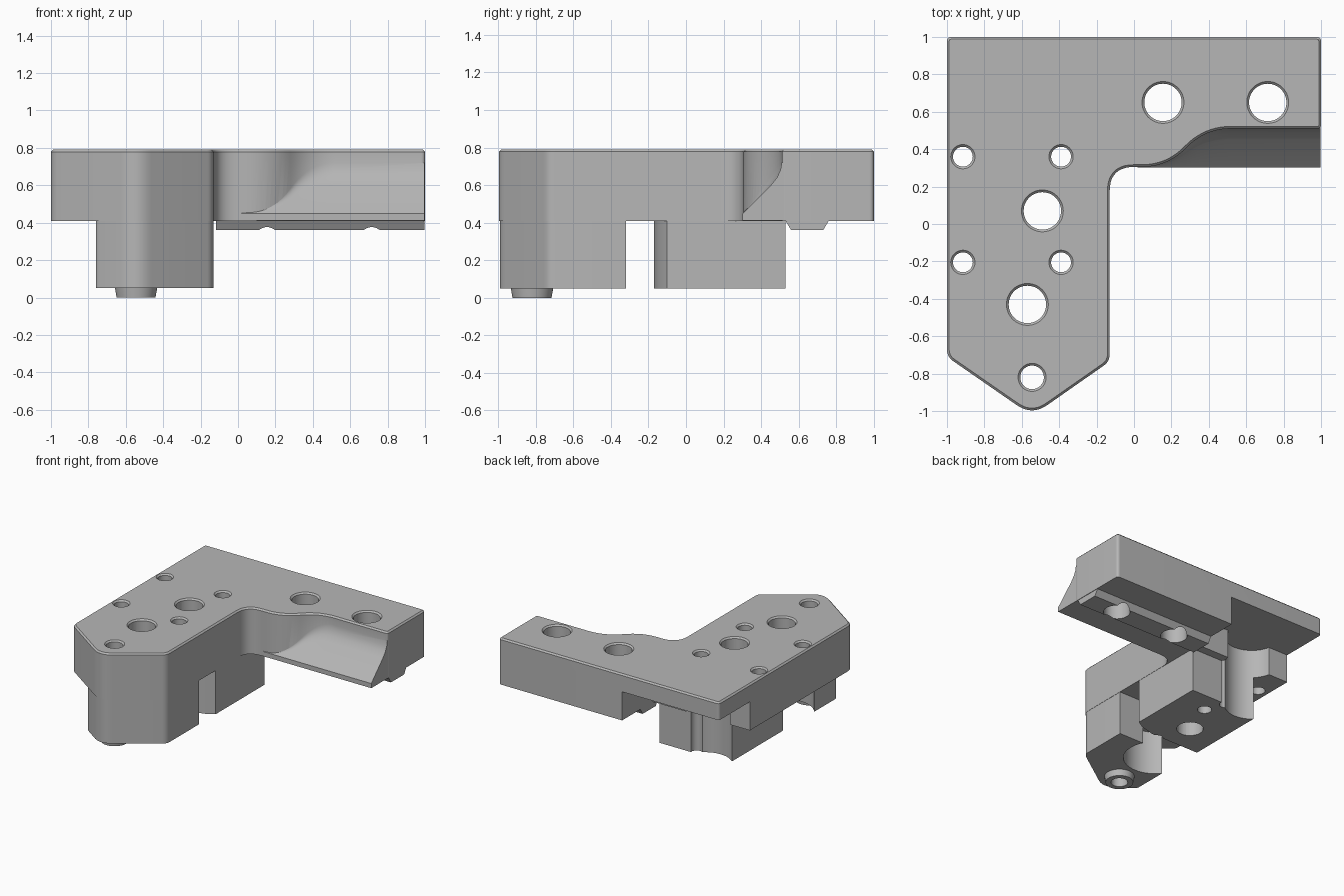
import bpy, bmesh, math
from mathutils import Vector

if "Cube" in bpy.data.objects:
    bpy.data.objects.remove(bpy.data.objects["Cube"])

grey = bpy.data.materials.new("machined_grey")
grey.use_nodes = True
colour = (0.47, 0.47, 0.47, 1)
grey.diffuse_color = colour
grey.node_tree.nodes["Principled BSDF"].inputs["Base Color"].default_value = colour


def finish(bm, name):
    bmesh.ops.recalc_face_normals(bm, faces=bm.faces)
    mesh = bpy.data.meshes.new(name)
    bm.to_mesh(mesh)
    bm.free()
    mesh.materials.append(grey)
    obj = bpy.data.objects.new(name, mesh)
    bpy.context.collection.objects.link(obj)
    return obj


def rounded(corners, steps=10):
    """Outline from (x, y, setback) corners, each one smoothly rounded."""
    out = []
    for i, (x, y, d) in enumerate(corners):
        p = Vector((x, y))
        if not d:
            out.append(p)
            continue
        before = Vector(corners[i - 1][:2])
        after = Vector(corners[(i + 1) % len(corners)][:2])
        a = p + (before - p).normalized() * d
        b = p + (after - p).normalized() * d
        for k in range(steps + 1):
            t = k / steps
            out.append(a * (1 - t) ** 2 + p * 2 * t * (1 - t) + b * t * t)
    return out


def prism(name, outline, z0, z1, chamfer=0):
    bm = bmesh.new()
    face = bm.faces.new([bm.verts.new((p[0], p[1], z0)) for p in outline])
    made = bmesh.ops.extrude_face_region(bm, geom=[face])["geom"]
    top = [v for v in made if isinstance(v, bmesh.types.BMVert)]
    bmesh.ops.translate(bm, verts=top, vec=(0, 0, z1 - z0))
    if chamfer:
        rim = [e for e in bm.edges if all(v in top for v in e.verts)]
        bmesh.ops.bevel(bm, geom=rim, offset=chamfer, segments=1,
                        affect='EDGES', clamp_overlap=False)
    return finish(bm, name)


def box(name, x0, x1, y0, y1, z0, z1):
    return prism(name, [(x0, y0), (x1, y0), (x1, y1), (x0, y1)], z0, z1)


def cone(name, x, y, r0, r1, z0, z1):
    bm = bmesh.new()
    bmesh.ops.create_cone(bm, cap_ends=True, segments=48, radius1=r0, radius2=r1, depth=z1 - z0)
    bmesh.ops.translate(bm, verts=bm.verts, vec=(x, y, (z0 + z1) / 2))
    return finish(bm, name)


def loft(name, sections):
    """Skin a row of equal closed sections and cap both ends."""
    bm = bmesh.new()
    rings = [[bm.verts.new(p) for p in s] for s in sections]
    n = len(rings[0])
    for a, b in zip(rings, rings[1:]):
        for i in range(n):
            j = (i + 1) % n
            bm.faces.new((a[i], a[j], b[j], b[i]))
    bm.faces.new(rings[0])
    bm.faces.new(rings[-1])
    return finish(bm, name)


def combine(target, tool, operation):
    mod = target.modifiers.new("combine", 'BOOLEAN')
    mod.operation, mod.solver, mod.object = operation, 'EXACT', tool
    tool.hide_render = True
    bpy.context.view_layer.objects.active = target
    bpy.ops.object.modifier_apply(modifier=mod.name)
    bpy.data.objects.remove(tool)


TOP, BOTTOM, FOOT, INNER = 0.79, 0.41, 0.05, -0.13

# L-shaped plate with a pointed front and a waved inner edge
plate = prism("bracket_body", rounded([
    (-1, -0.71, 0.04), (-0.545, -1.025, 0.1), (INNER, -0.735, 0.04),
    (INNER, 0.305, 0.13), (0.18, 0.305, 0.14), (0.38, 0.51, 0.14),
    (1, 0.51, 0.02), (1, 1, 0.025), (-1, 1, 0.025)]), BOTTOM, TOP, 0.012)

# Sloped apron below the waved edge of the arm
wave = rounded([(0.02, 0.307, 0), (0.18, 0.307, 0.14), (0.38, 0.51, 0.14), (0.998, 0.51, 0)])
sections = []
for x, y in wave:
    s = max(y - 0.302, 0.004)
    profile = [(0.7, BOTTOM + 0.002), (0.302, BOTTOM + 0.002), (0.302, 0.45)]
    profile += [(0.302 + s * a, 0.45 + s * b)
                for a, b in ((0.72, 0.72), (0.88, 0.92), (0.97, 1.12), (1, 1.3))]
    profile.append((0.7, 0.45 + s * 1.3))
    sections.append([(x, py, pz) for py, pz in profile])
combine(plate, loft("apron", sections), 'UNION')

# Thin shelf at the back corner
combine(plate, box("shelf_cut", -1.2, -0.12, 0.6, 1.2, 0.2, 0.645), 'DIFFERENCE')

# Locating rail beneath the arm
rail = [(0.53, BOTTOM), (0.56, 0.36), (0.73, 0.36), (0.76, BOTTOM), (0.76, 0.5), (0.53, 0.5)]
combine(plate, loft("rail", [[(x, y, z) for y, z in rail] for x in (-0.118, 0.996)]), 'UNION')

# Front foot with a round pocket open to the back
inner = INNER - 0.002
foot = prism("front_foot", rounded([
    (-0.76, -0.32, 0), (-0.76, -0.868, 0.02), (-0.545, -1.02, 0.1),
    (inner, -0.733, 0.04), (inner, -0.32, 0)]), FOOT, 0.55)
combine(foot, cone("pocket", -0.57, -0.43, 0.24, 0.24, 0, BOTTOM), 'DIFFERENCE')
combine(plate, foot, 'UNION')

# Middle foot with a round hollow and a relief groove at the back
middle = prism("middle_foot", [(-0.76, -0.17), (-0.32, -0.17), (-0.2, -0.14), (inner, -0.1),
                               (inner, 0.53), (-0.76, 0.53)], FOOT, 0.6)
combine(plate, middle, 'UNION')
combine(plate, cone("hollow", -0.62, 0.64, 0.205, 0.205, 0, 0.645), 'DIFFERENCE')
combine(plate, cone("groove", -0.46, 0.52, 0.045, 0.045, 0, 0.645), 'DIFFERENCE')

# Tapered boss under the tip
combine(plate, cone("boss", -0.545, -0.82, 0.104, 0.116, 0, 0.07), 'UNION')

# Through holes with chamfered rims
holes = [(0.155, 0.65, 0.1), (0.715, 0.65, 0.1), (-0.49, 0.07, 0.1), (-0.57, -0.43, 0.1),
         (-0.545, -0.82, 0.063)]
holes += [(x, y, 0.053) for x in (-0.915, -0.39) for y in (-0.205, 0.36)]
for x, y, r in holes:
    combine(plate, cone("drill", x, y, r, r, -0.1, 0.9), 'DIFFERENCE')
    combine(plate, cone("rim", x, y, r - 0.003, r + 0.02, TOP - 0.015, TOP + 0.008), 'DIFFERENCE')

bpy.ops.object.select_all(action='DESELECT')
plate.select_set(True)
bpy.context.view_layer.objects.active = plate
bpy.ops.object.shade_smooth_by_angle(angle=math.radians(25))
